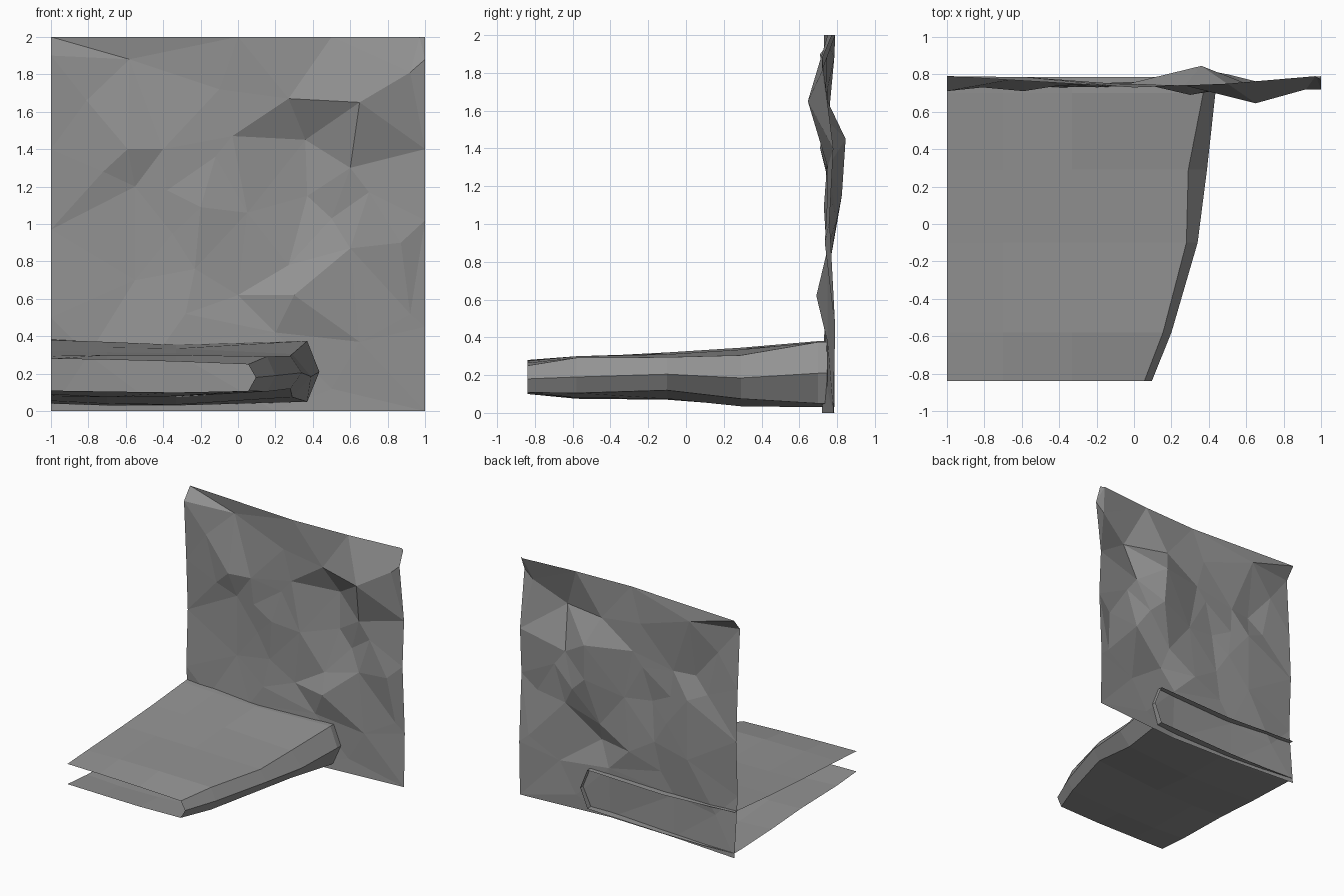
import bpy, bmesh
from mathutils import Vector
from mathutils.geometry import delaunay_2d_cdt

stone = bpy.data.materials.new("grey stone")
stone.diffuse_color = (0.29, 0.29, 0.29, 1)


def make_object(name, verts, faces):
    mesh = bpy.data.meshes.new(name)
    mesh.from_pydata(verts, [], faces)
    mesh.materials.append(stone)
    obj = bpy.data.objects.new(name, mesh)
    bpy.context.collection.objects.link(obj)
    return obj


# Crumpled rock wall: edge and ridge points (x, z, depth), triangulated
edge_points = [
    (-1, 0, .785), (-.4, 0, .74), (.2, 0, .72), (1, 0, .78),
    (1, .45, .79), (1, 1.02, .76), (1, 1.4, .78), (1, 1.88, .72), (1, 2, .77),
    (.97, 2, .79), (.5, 2, .75), (0, 2, .73), (-1, 2, .79),
    (-1, 1.9, .71), (-1, 1.4, .74), (-1, .97, .76), (-1, .5, .74),
]
ridge_points = [
    (-.58, 1.88, .785), (-.81, 1.66, .73), (-.59, 1.40, .71), (-.1, 1.72, .75),
    (.27, 1.67, .74), (.36, 1.45, .845), (.65, 1.65, .645), (.60, 1.30, .75),
    (.37, 1.15, .825), (.92, 1.81, .72), (-.4, 1.4, .74), (-.55, 1.2, .77),
    (-.38, 1.18, .75), (-.72, 1.28, .74), (-.12, 1.36, .75), (-.03, 1.47, .75),
    (-.2, 1.09, .73), (-.35, .95, .76), (.05, 1.06, .75), (.5, 1.03, .80),
    (.7, 1.17, .75), (.27, .78, .76), (.6, .87, .75), (.87, .9, .735),
    (.92, .52, .78), (-.55, .7, .77), (-.23, .76, .75), (0, .62, .76),
    (-.28, .52, .735), (-.4, .35, .73), (.2, .42, .74), (.3, .62, .69),
    (.65, .37, .75), (-.8, .3, .75), (.5, .12, .75),
]
pts = edge_points + ridge_points
# Creases that must stay as edges between these (x, z) points
creases = [((-1, 2), (-.58, 1.88)), ((-.58, 1.88), (0, 2)),
           ((-.58, 1.88), (-1, 1.9)), ((-.81, 1.66), (-.59, 1.40)),
           ((.27, 1.67), (.36, 1.45)), ((.36, 1.45), (.60, 1.30)),
           ((.36, 1.45), (.37, 1.15)), ((.87, .9), (.92, .52))]
index = {(x, z): i for i, (x, z, _) in enumerate(pts)}
flat, _, tris, source, _, _ = delaunay_2d_cdt(
    [Vector((x, z)) for x, z, _ in pts],
    [(index[a], index[b]) for a, b in creases], [], 0, 1e-5)
make_object("rock_wall",
            [(p.x, pts[source[i][0]][2], p.y) for i, p in enumerate(flat)], tris)

# Hollow ledge: stations from front to back, open at the front, left and back
# y, x of upper edge, x of outer edge, top heights left to right, outer height,
# bottom heights right to left
stations = [
    (-.84, .055, .095, (.28, .275, .265, .25), .18, (.108, .10, .105, .11)),
    (-.58, .155, .20, (.295, .30, .30, .292), .19, (.105, .08, .075, .09)),
    (-.10, .28, .34, (.32, .315, .31, .295), .205, (.12, .075, .07, .08)),
    (.29, .29, .39, (.345, .34, .335, .305), .185, (.075, .035, .04, .055)),
    (.70, .37, .435, (.38, .37, .355, .375), .21, (.05, .03, .03, .04)),
    (.785, .37, .435, (.385, .37, .355, .375), .21, (.05, .03, .03, .04)),
]
verts, faces = [], []
for y, upper_x, outer_x, top, mid, bottom in stations:
    columns = (-1, -.7, -.33, upper_x)
    verts += [(x, y, z) for x, z in zip(columns, top)]
    verts.append((outer_x, y, mid))
    verts += [(x, y, z) for x, z in zip(reversed(columns), bottom)]
n = 9
for s in range(len(stations) - 1):
    for i in range(n - 1):
        a = s * n + i
        faces.append((a, a + 1, a + 1 + n, a + n))
make_object("rock_ledge", verts, faces)
